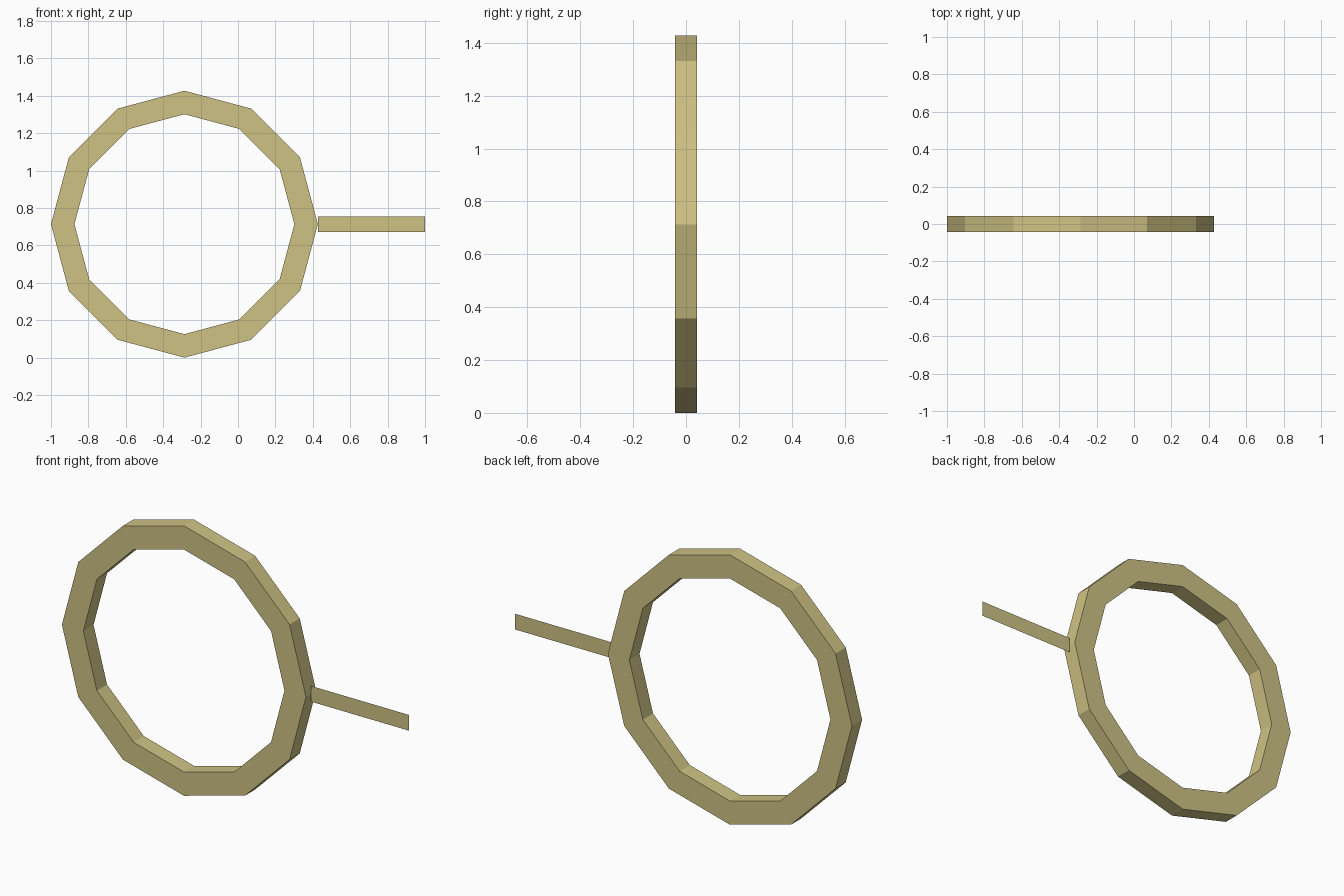
import bpy, bmesh
from math import cos, sin, tau

if "Cube" in bpy.data.objects:
    bpy.data.objects.remove(bpy.data.objects["Cube"])

SIDES, R_OUT, R_IN, HALF_DEPTH = 12, 0.7135, 0.588, 0.0425
CX, CZ = -0.2865, 0.7135

mat = bpy.data.materials.new("pale_brass")
mat.diffuse_color = (0.62, 0.54, 0.23, 1)
mat.use_nodes = True
mat.node_tree.nodes["Principled BSDF"].inputs["Base Color"].default_value = mat.diffuse_color


def finish(bm, name):
    bmesh.ops.recalc_face_normals(bm, faces=bm.faces)
    mesh = bpy.data.meshes.new(name)
    bm.to_mesh(mesh)
    bm.free()
    mesh.materials.append(mat)
    obj = bpy.data.objects.new(name, mesh)
    bpy.context.collection.objects.link(obj)
    return obj


# Ring: a rectangular section swept around a twelve-sided loop
bm = bmesh.new()
section = [(R_OUT, -HALF_DEPTH), (R_OUT, HALF_DEPTH),
           (R_IN, HALF_DEPTH), (R_IN, -HALF_DEPTH)]
loops = []
for i in range(SIDES):
    a = tau * i / SIDES
    loops.append([bm.verts.new((CX + r * cos(a), y, CZ + r * sin(a)))
                  for r, y in section])
for i in range(SIDES):
    p, q = loops[i], loops[(i + 1) % SIDES]
    for j in range(4):
        k = (j + 1) % 4
        bm.faces.new((p[j], p[k], q[k], q[j]))
finish(bm, "ring")

# Handle: a flat paper-thin strip on the ring's mid plane
bm = bmesh.new()
x0, x1, h = CX + R_OUT, 1.0, 0.0415
bm.faces.new([bm.verts.new((x, 0, CZ + z))
              for x, z in ((x0, -h), (x1, -h), (x1, h), (x0, h))])
finish(bm, "handle_strip")
